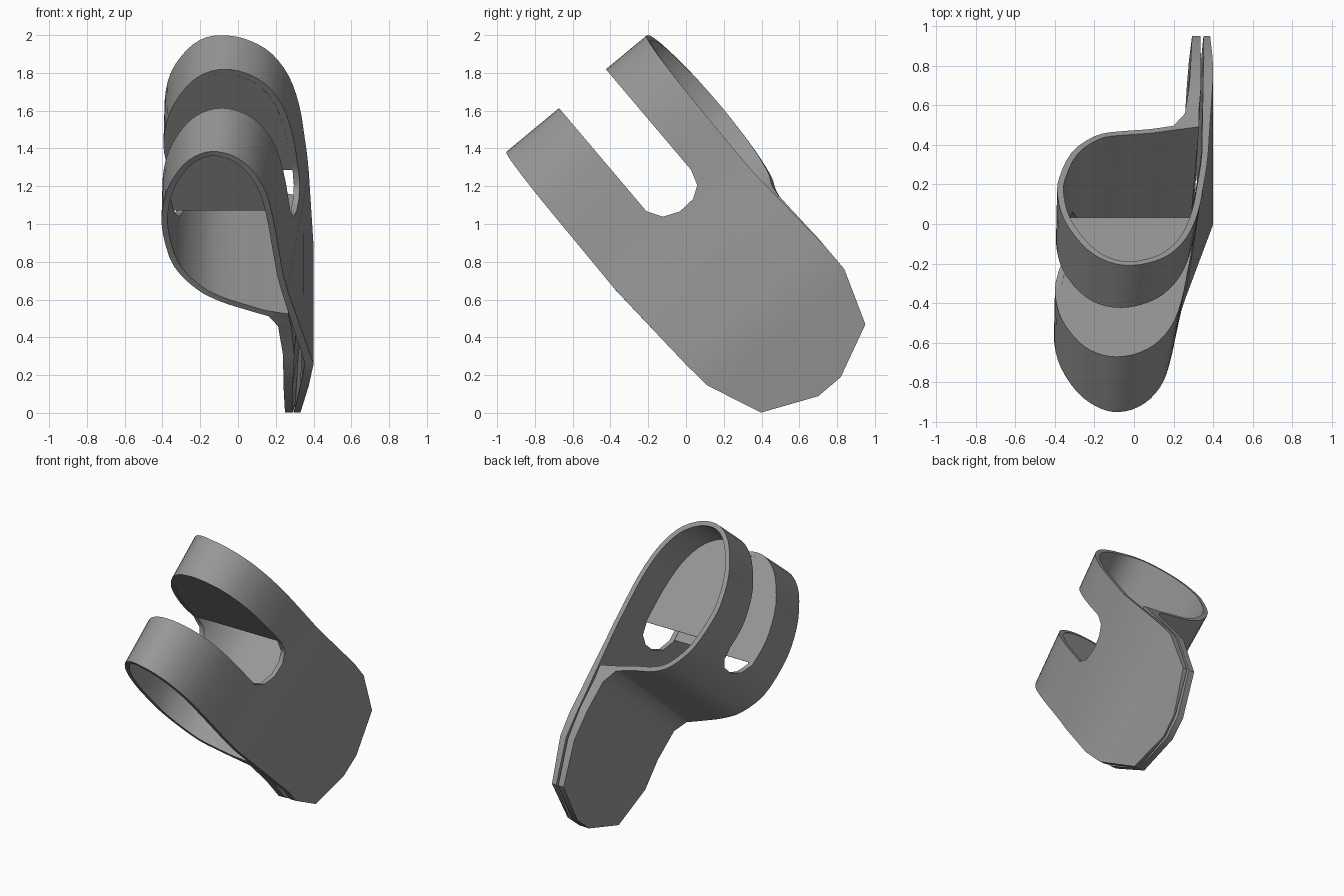
import bpy, bmesh
from mathutils import Vector

if "Cube" in bpy.data.objects:
    bpy.data.objects.remove(bpy.data.objects["Cube"])

# u runs along the tube, v runs down the strap from tube top to tab tip
def place(x, u, v):
    return Vector((x, 0.763 * u + 0.646 * v, 0.646 * u - 0.763 * v))

U0, U1 = 0.165, 1.132

grey = bpy.data.materials.new("dark_grey")
grey.diffuse_color = (0.31, 0.31, 0.31, 1)
grey.use_nodes = True
grey.node_tree.nodes["Principled BSDF"].inputs["Base Color"].default_value = grey.diffuse_color

# tube outline, outer surface: (front x, front v, back x, back v)
ring_keys = [Vector(p) for p in (
    (.16, -.542, .20, -.552), (.05, -.58, .08, -.585), (-.10, -.635, -.08, -.617),
    (-.22, -.70, -.20, -.68), (-.34, -.84, -.315, -.83), (-.395, -1.04, -.378, -1.04),
    (-.403, -1.2, -.387, -1.18), (-.37, -1.38, -.355, -1.36), (-.29, -1.55, -.27, -1.53),
    (-.20, -1.64, -.17, -1.63), (-.11, -1.67, -.05, -1.66), (-.01, -1.64, .07, -1.63),
    (.08, -1.55, .18, -1.55), (.15, -1.40, .27, -1.40), (.19, -1.2, .325, -1.2),
    (.22, -.98, .353, -.98), (.26, -.743, .375, -.743), (.40, -.20, .40, -.20))]


def smooth_path(pts, n=3):
    out = []
    for i in range(len(pts) - 2):
        a, b, c, d = pts[max(i - 1, 0)], pts[i], pts[i + 1], pts[i + 2]
        for k in range(n):
            t = k / n
            out.append(0.5 * (2 * b + (c - a) * t + (2 * a - 5 * b + 4 * c - d) * t * t
                              + (3 * b - a - 3 * c + d) * t ** 3))
    return out + [pts[-2], pts[-1]]


ring = smooth_path(ring_keys)


def inset(path, t):
    res = []
    for i, p in enumerate(path):
        d = path[min(i + 1, len(path) - 1)] - path[max(i - 1, 0)]
        q = p.copy()
        for k in (0, 2):
            n = Vector((-d[k + 1], d[k])).normalized()
            q[k] += n.x * t
            q[k + 1] += n.y * t
        res.append(q)
    return res


ring_in = inset(ring, 0.032)
ring_in[0] = ring[0] + Vector((.105, -.015, .13, -.008))
ring_in[-1] = ring[-1] + Vector((-.045, 0, -.05, 0))

# tab plates: (v, front x, back x, u start, u end)
def tab_row(v, xf, xb, u0, u1, t):
    return [[(xf + dx + (xb - xf) * (u - U0) / (U1 - U0), u, v) for u in (u0, u1)]
            for dx in (0, t)]

inner_tab = [tab_row(.385, .24, .302, .592, .748, .043), tab_row(.256, .24, .30, .305, 1.028, .043),
             tab_row(-.04, .24, .288, .179, U1, .05), tab_row(-.25, .238, .28, .177, U1, .06),
             tab_row(-.46, .212, .258, .168, 1.122, .07)]
outer_tab = [tab_row(-.04, .375, .398, .179, U1, -.045), tab_row(.256, .32, .393, .305, 1.028, -.034),
             tab_row(.385, .30, .388, .592, .748, -.012)]


# the tube ends are tilted: left side backwards, right side forwards
def lean(x, v, top):
    if x < top:
        return .18 * (top - x)
    return .085 * (top - x) * min(1, max(0, (-v - .25) / .5))

def ring_row(o, i):
    du = (lean(o[0], o[1], -.09), lean(o[2], o[3], -.06))
    return [[(s[0], U0 + du[0], s[1]), (s[2], U1 + du[1], s[3])] for s in (o, i)]

rows = inner_tab + [ring_row(o, i) for o, i in zip(ring, ring_in)] + outer_tab


def finish(name, bm):
    bmesh.ops.recalc_face_normals(bm, faces=bm.faces)
    me = bpy.data.meshes.new(name)
    bm.to_mesh(me)
    bm.free()
    me.materials.append(grey)
    ob = bpy.data.objects.new(name, me)
    bpy.context.collection.objects.link(ob)
    return ob


# wrapped strap: tube and doubled tab
bm = bmesh.new()
grid = []
for (of, ob_), (jf, jb) in rows:
    grid.append([bm.verts.new(place(*p)) for p in (of, ob_, jb, jf)])
for a, b in zip(grid, grid[1:]):
    for k in range(4):
        m = (k + 1) % 4
        bm.faces.new((a[k], a[m], b[m], b[k]))
bm.faces.new(grid[0])
bm.faces.new(grid[-1])
strap = finish("wrapped_strap", bm)

# slot cutter
slot = [(.53, -2), (.53, -.95), (.578, -.872), (.665, -.835), (.76, -.84),
        (.825, -.882), (.852, -.965), (.852, -2)]
bm = bmesh.new()
sides = [[bm.verts.new(place(x, u, v)) for u, v in slot] for x in (-.7, .7)]
bm.faces.new(sides[0])
bm.faces.new(sides[1])
for i in range(len(slot)):
    j = (i + 1) % len(slot)
    bm.faces.new((sides[0][i], sides[0][j], sides[1][j], sides[1][i]))
cutter = finish("slot_cutter", bm)
cutter.hide_render = True
mod = strap.modifiers.new("slot", 'BOOLEAN')
mod.operation = 'DIFFERENCE'
mod.solver = 'EXACT'
mod.object = cutter
bpy.context.view_layer.objects.active = strap
strap.select_set(True)
bpy.ops.object.modifier_apply(modifier=mod.name)
bpy.data.objects.remove(cutter)
bpy.ops.object.shade_smooth_by_angle(angle=0.75)

# half walls closing the tube on both sides of the slot
for name, u, du in (("front_slot_wall", .528, -.006), ("back_slot_wall", .854, .006)):
    f = (u - U0) / (U1 - U0)
    pts = []
    for o, i in zip(ring, ring_in):
        m = (o + i) / 2
        x, v = m[0] + (m[2] - m[0]) * f, m[1] + (m[3] - m[1]) * f
        if v < -.90:
            pts.append((x, min(v, -.963)))
    bm = bmesh.new()
    face = bm.faces.new([bm.verts.new(place(x, u, v)) for x, v in pts])
    ext = bmesh.ops.extrude_face_region(bm, geom=[face], use_keep_orig=True)
    moved = [g for g in ext["geom"] if isinstance(g, bmesh.types.BMVert)]
    bmesh.ops.translate(bm, verts=moved, vec=place(0, du, 0))
    finish(name, bm)
